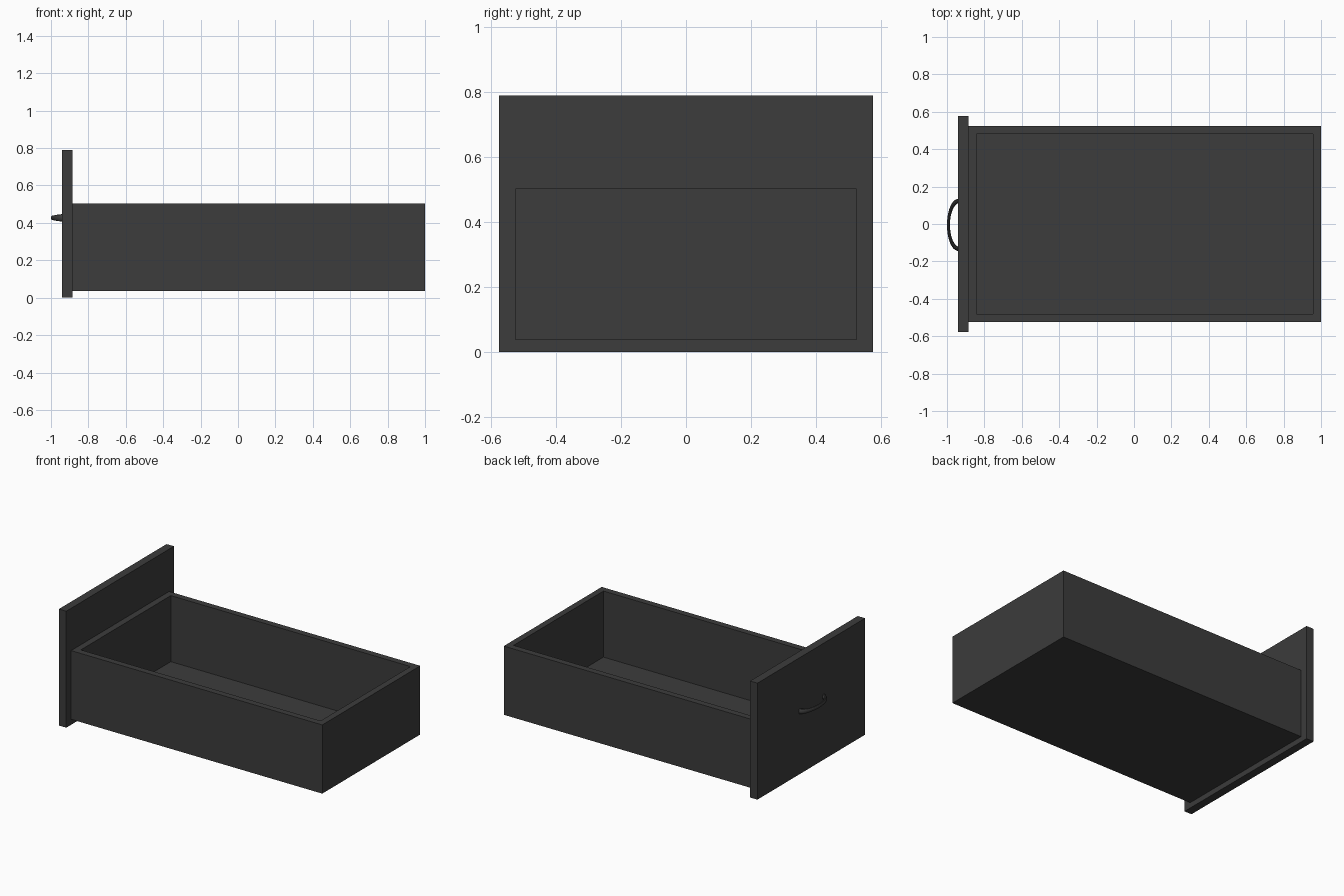
import bpy, bmesh, math
from mathutils import Vector

if "Cube" in bpy.data.objects:
    bpy.data.objects.remove(bpy.data.objects["Cube"])

dark = bpy.data.materials.new("dark_grey")
dark.diffuse_color = (0.045, 0.045, 0.045, 1)
dark.use_nodes = True
dark.node_tree.nodes["Principled BSDF"].inputs["Base Color"].default_value = dark.diffuse_color


def box_bmesh(lo, hi):
    lo, hi = Vector(lo), Vector(hi)
    bm = bmesh.new()
    bmesh.ops.create_cube(bm, size=1)
    for v in bm.verts:
        v.co = Vector((lo[i] + (v.co[i] + 0.5) * (hi[i] - lo[i]) for i in range(3)))
    return bm


def finish(name, bm):
    bmesh.ops.recalc_face_normals(bm, faces=bm.faces)
    mesh = bpy.data.meshes.new(name)
    bm.to_mesh(mesh)
    bm.free()
    mesh.materials.append(dark)
    ob = bpy.data.objects.new(name, mesh)
    bpy.context.collection.objects.link(ob)
    return ob


# Face panel
finish("drawer_front", box_bmesh((-0.94, -0.577, 0), (-0.885, 0.577, 0.79)))

# Open tray: inset the top, then push it down to the floor
bm = box_bmesh((-0.885, -0.525, 0.037), (1.0, 0.525, 0.503))
top = max(bm.faces, key=lambda f: f.calc_center_median().z)
bmesh.ops.inset_region(bm, faces=[top], thickness=0.043, use_even_offset=True)
floor = bmesh.ops.extrude_discrete_faces(bm, faces=[top])["faces"][0]
for v in floor.verts:
    v.co.z = 0.055
finish("drawer_tray", bm)

# Bowed handle: oval section swept along a half ellipse, thicker at the ends
bm = bmesh.new()
STEPS, SIDES = 24, 12
rings = []
for i in range(STEPS + 1):
    a = math.pi * i / STEPS
    centre = Vector((-0.936 - 0.056 * math.sin(a), -0.005 + 0.128 * math.cos(a), 0.427))
    out = Vector((-0.128 * math.sin(a), 0.056 * math.cos(a), 0)).normalized()
    flare = abs(math.cos(a)) ** 3
    w, h = 0.008 + 0.004 * flare, 0.0125 + 0.007 * flare
    rings.append([bm.verts.new(centre + out * w * math.cos(t) + Vector((0, 0, h * math.sin(t))))
                  for t in (2 * math.pi * k / SIDES for k in range(SIDES))])
for r, s in zip(rings, rings[1:]):
    for k in range(SIDES):
        n = (k + 1) % SIDES
        bm.faces.new((r[k], r[n], s[n], s[k]))
bm.faces.new(rings[0])
bm.faces.new(rings[-1])
handle = finish("handle", bm)
bpy.context.view_layer.objects.active = handle
handle.select_set(True)
bpy.ops.object.shade_smooth_by_angle()
